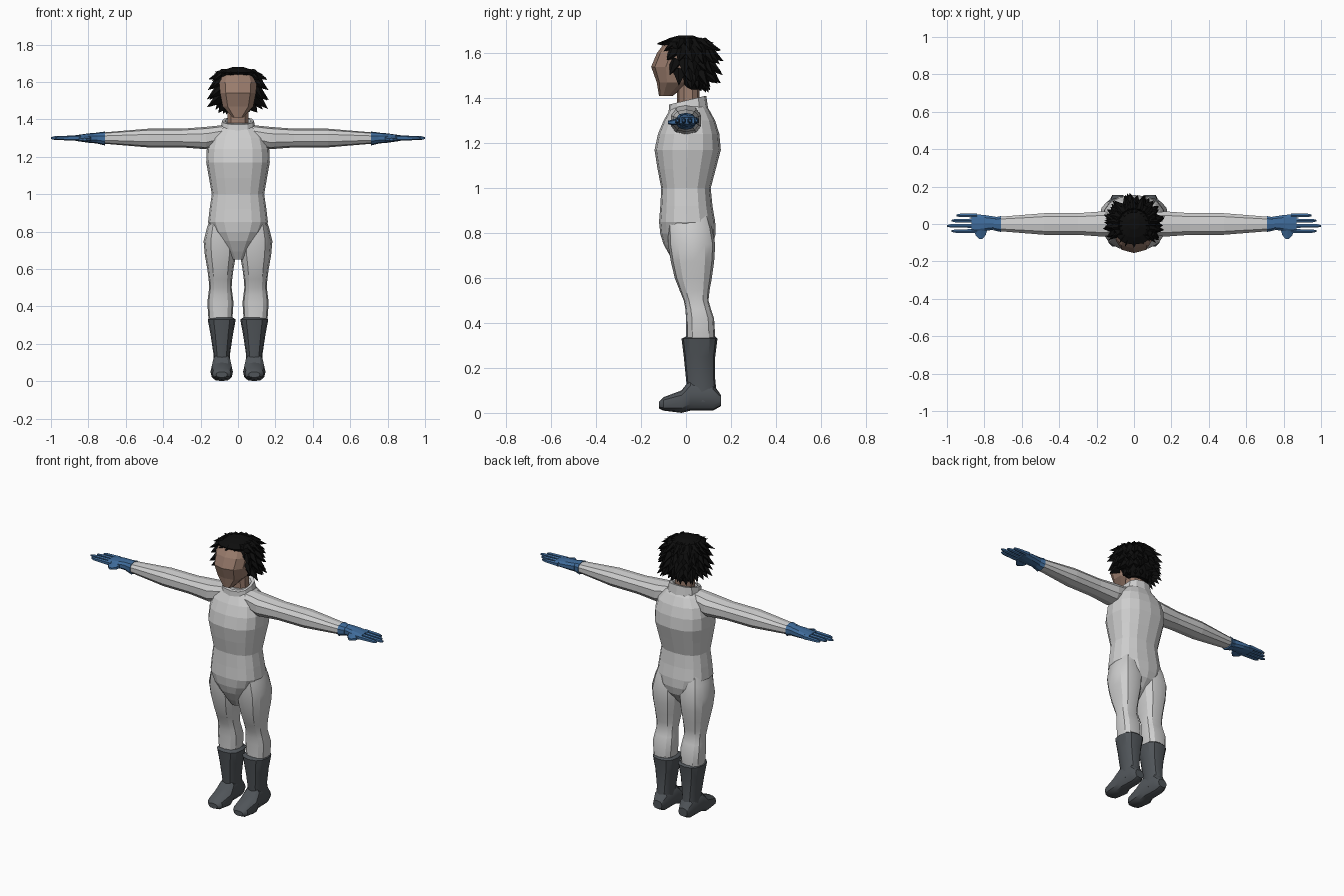
import bpy
import bmesh
import math
import random
from mathutils import Vector

random.seed(4)
cube = bpy.data.objects.get("Cube")
if cube:
    bpy.data.objects.remove(cube)


def material(name, red, green, blue):
    made = bpy.data.materials.new(name)
    made.use_nodes = True
    colour = (red, green, blue, 1)
    made.diffuse_color = colour
    made.node_tree.nodes["Principled BSDF"].inputs["Base Color"].default_value = colour
    return made


suit = material("light grey suit", .62, .62, .62)
boots = material("dark grey boots", .08, .09, .1)
gloves = material("blue gloves", .05, .15, .33)
skin = material("skin", .32, .2, .15)
black_hair = material("black hair", .004, .004, .004)


def finish(name, bm, paint, smooth):
    """Turn the bmesh into a painted object, smooth or flat."""
    bmesh.ops.recalc_face_normals(bm, faces=bm.faces)
    mesh = bpy.data.meshes.new(name)
    bm.to_mesh(mesh)
    bm.free()
    mesh.materials.append(paint)
    part = bpy.data.objects.new(name, mesh)
    bpy.context.collection.objects.link(part)
    if smooth:
        bpy.ops.object.select_all(action='DESELECT')
        part.select_set(True)
        bpy.context.view_layer.objects.active = part
        bpy.ops.object.shade_smooth_by_angle(angle=math.radians(30))


def refine(sections, steps):
    """Add in-between sections along a smooth curve through the given ones."""
    keys = [Vector(section) for section in sections]
    padded = [keys[0], *keys, keys[-1]]
    result = []
    for before, start, end, after in zip(padded, padded[1:], padded[2:], padded[3:]):
        leave, arrive = (end - before) / 2, (after - start) / 2
        for step in range(steps):
            t = step / steps
            ease = t * t * (3 - 2 * t)
            result.append(start.lerp(end, ease)
                          + leave * t * (1 - t) ** 2 - arrive * t * t * (1 - t))
    return result + [keys[-1]]


def soften(value, power):
    return math.copysign(abs(value) ** power, value)


def loft(name, paint, sections, axis="z", sides=12, power=.8, shift=0.0,
         mirror=1, tilt=0.0, steps=1, smooth=False):
    """Skin rounded sections, each given as position, half width, low edge, high edge."""
    bm = bmesh.new()
    loops = []
    for along, half, low, high in refine(sections, steps):
        loop = []
        for i in range(sides):
            angle = math.tau * i / sides - math.pi / 2
            across = shift + half * soften(math.cos(angle), power)
            depth = (low + high) / 2 + (high - low) / 2 * soften(math.sin(angle), power)
            if axis == "z":
                x, y, z = across, depth, along
            elif axis == "x":
                x, y, z = along, across, depth
            else:
                x, y, z = across, along, depth
            loop.append(bm.verts.new((x * mirror, y, z + tilt * y)))
        loops.append(loop)
    for lower, upper in zip(loops, loops[1:]):
        for i in range(sides):
            bm.faces.new((lower[i - 1], lower[i], upper[i], upper[i - 1]))
    bm.faces.new(loops[0])
    bm.faces.new(loops[-1])
    finish(name, bm, paint, smooth)


def locks(name, count, spread, root, root_height, reach, tip_height):
    """Fan of pointed locks around the head, spread in degrees either way from the back."""
    bm = bmesh.new()
    for i in range(count):
        turn = math.radians(spread) * (2 * i / (count - 1) - 1)
        turn += random.uniform(-.06, .06)

        def corner(radius, height, swing=0.0):
            angle = math.pi / 2 + turn + swing
            return bm.verts.new((radius * math.cos(angle), radius * math.sin(angle), height))

        ring = [corner(root, root_height, -.3), corner(root * 1.1, root_height + .01),
                corner(root, root_height, .3), corner(root * .8, root_height - .04)]
        tip = corner(reach * random.uniform(.93, 1.03),
                     tip_height + random.uniform(-.01, .01), random.uniform(-.1, .1))
        bm.faces.new(ring)
        for j in range(len(ring)):
            bm.faces.new((ring[j - 1], ring[j], tip))
    finish(name, bm, black_hair, False)


# Torso, from crotch to shoulders, and a collar sloping down to the front
loft("torso", suit, [
    (.65, .03, -.04, .03), (.75, .1, -.1, .12), (.85, .16, -.12, .13), (1, .14, -.11, .11),
    (1.17, .17, -.14, .155), (1.3, .15, -.1, .13), (1.38, .07, -.05, .08)],
    sides=16, steps=2)
loft("collar", suit, [
    (1.32, .1, -.08, .1), (1.39, .085, -.075, .09), (1.39, .07, -.06, .07),
    (1.37, .06, -.05, .06)], tilt=.24)

# Neck and head
loft("neck", skin, [(1.35, .06, -.04, .06), (1.5, .055, -.04, .06)], sides=10)
loft("head", skin, [
    (1.41, .03, -.12, -.06), (1.47, .085, -.13, .02), (1.54, .1, -.155, .06),
    (1.6, .105, -.13, .07), (1.64, .09, -.1, .07), (1.66, .06, -.08, .05)], sides=10)

# Hair: a cap covered in layers of pointed locks
loft("hair_cap", black_hair, [
    (1.44, .06, 0, .08), (1.5, .1, -.05, .11), (1.6, .12, -.06, .11),
    (1.65, .1, -.11, .09), (1.68, .03, -.03, .03)], sides=14, steps=2)
for level, layer in enumerate(("crown", "upper", "middle", "lower")):
    drop = level * .05
    locks("hair_locks_" + layer, 13, 125 - level * 6, min(.08 + drop, .11),
          1.66 - drop * .9, .165, 1.61 - drop)
locks("hair_locks_nape", 8, 75, .09, 1.49, .11, 1.43)
locks("hair_fringe", 18, 180, .06, 1.66, .13, 1.645)

for mirror, label in ((1, "left"), (-1, "right")):
    # Sleeve, from shoulder to wrist
    loft(label + "_arm", suit, [
        (.07, .06, 1.27, 1.37), (.17, .07, 1.24, 1.36), (.3, .06, 1.25, 1.35),
        (.48, .06, 1.25, 1.35), (.72, .04, 1.27, 1.33)],
        axis="x", sides=10, mirror=mirror)

    # Glove: cuff, palm, fingers fanning out, and thumb
    loft(label + "_glove_cuff", gloves, [
        (.71, .045, 1.26, 1.335), (.75, .035, 1.27, 1.33)],
        axis="x", sides=10, mirror=mirror)
    loft(label + "_palm", gloves, [
        (.74, .035, 1.27, 1.33), (.8, .045, 1.275, 1.325), (.87, .05, 1.285, 1.315)],
        axis="x", sides=10, shift=.005, mirror=mirror)
    for k, finger in enumerate(("index", "middle", "ring", "little")):
        end = 1 - .025 * abs(k - 1)
        loft(f"{label}_{finger}_finger", gloves, [
            (.84, .012, 1.285, 1.315), (end - .02, .01, 1.29, 1.31), (end, .005, 1.295, 1.305)],
            axis="x", sides=6, shift=.028 * k - .038, mirror=mirror)
    loft(label + "_thumb", gloves, [
        (-.08, .01, 1.285, 1.3), (-.06, .03, 1.28, 1.305), (-.03, .04, 1.28, 1.315)],
        axis="y", sides=6, shift=.82, mirror=mirror)

    # Trouser leg, from inside the boot up to the hip
    loft(label + "_leg", suit, [
        (.3, .06, 0, .13), (.42, .07, 0, .125), (.5, .06, -.01, .1), (.6, .07, -.05, .115),
        (.75, .09, -.08, .13), (.88, .05, -.08, .1)],
        shift=.094, mirror=mirror, steps=2, smooth=True)

    # Boot: shaft with a flared top, and foot
    loft(label + "_boot_shaft", boots, [
        (.05, .045, .01, .14), (.15, .045, 0, .13), (.25, .06, -.01, .13),
        (.33, .075, -.02, .14), (.34, .06, 0, .13)],
        shift=.087, mirror=mirror, smooth=True)
    loft(label + "_boot_foot", boots, [
        (-.12, .03, .02, .05), (-.1, .05, .01, .07), (-.02, .06, 0, .1), (.02, .05, .01, .15),
        (.12, .045, .01, .13), (.155, .03, .03, .08)],
        axis="y", shift=.087, mirror=mirror, smooth=True)
